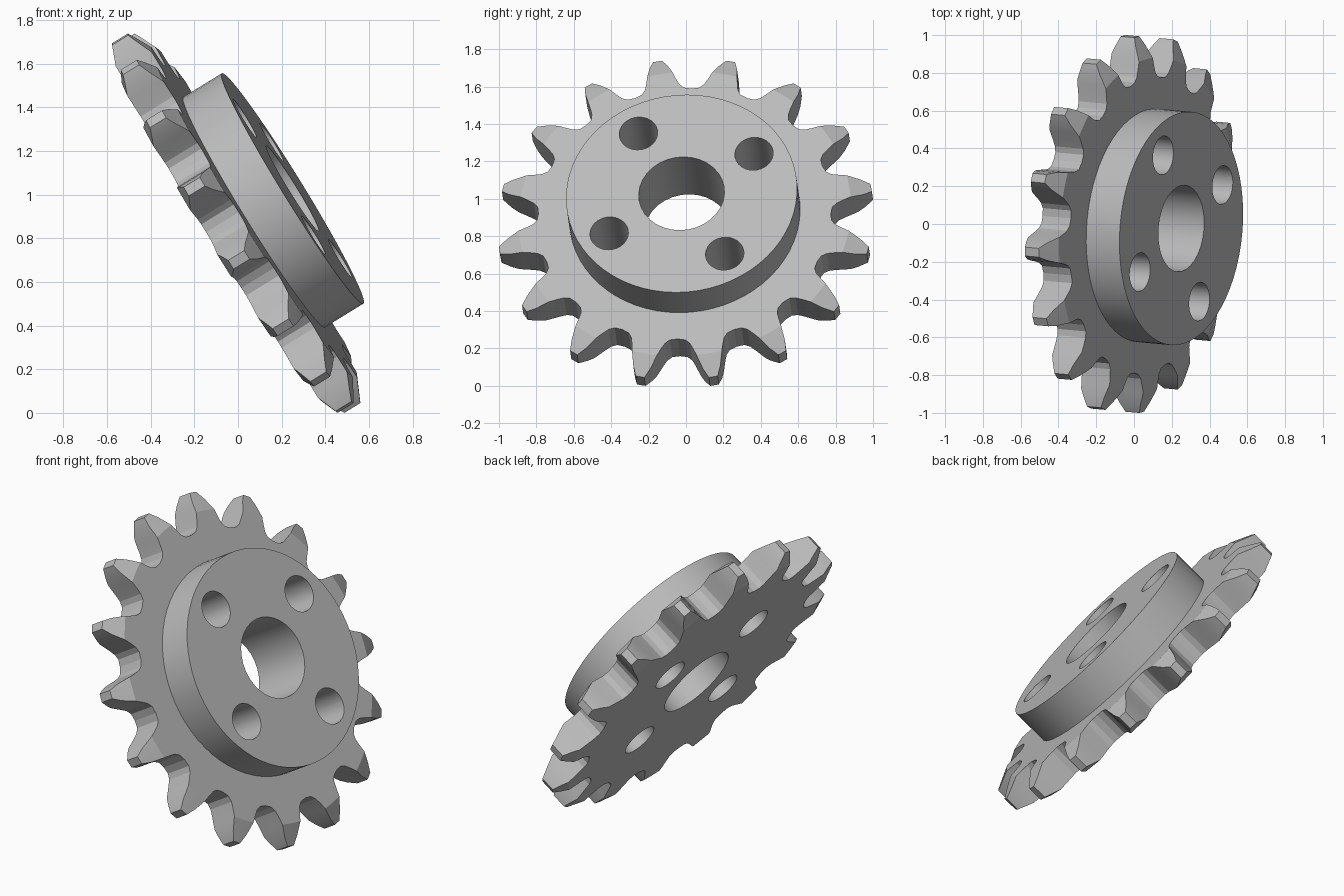
import bpy, bmesh, math
from mathutils import Matrix, Vector

cube = bpy.data.objects.get("Cube")
if cube:
    bpy.data.objects.remove(cube, do_unlink=True)

TEETH = 16
BACK, FRONT, HUB_FACE = -0.088, 0.088, 0.295   # heights along the axle
TILT, YAW = math.radians(31.5), math.radians(-5.2)

steel = bpy.data.materials.new("steel_grey")
steel.use_nodes = True
colour = (0.5, 0.5, 0.5, 1)
steel.diffuse_color = colour
steel.node_tree.nodes["Principled BSDF"].inputs["Base Color"].default_value = colour


def make(name, bm):
    bmesh.ops.recalc_face_normals(bm, faces=bm.faces)
    mesh = bpy.data.meshes.new(name)
    bm.to_mesh(mesh)
    bm.free()
    mesh.materials.append(steel)
    obj = bpy.data.objects.new(name, mesh)
    bpy.context.collection.objects.link(obj)
    return obj


def loft(name, rings):
    """Closed solid through rings of equal point count."""
    bm = bmesh.new()
    loops = [[bm.verts.new(p) for p in ring] for ring in rings]
    for a, b in zip(loops, loops[1:]):
        for i in range(len(a)):
            j = (i + 1) % len(a)
            bm.faces.new((a[i], a[j], b[j], b[i]))
    bm.faces.new(loops[0][::-1])
    bm.faces.new(loops[-1])
    return make(name, bm)


def polar(r, degrees, z):
    a = math.radians(degrees)
    return (r * math.cos(a), r * math.sin(a), z)


def lathe(name, profile, sides, centre=(0, 0)):
    rings = []
    for r, z in profile:
        ring = [Vector(polar(r, 360 * i / sides, z)) for i in range(sides)]
        rings.append([p + Vector((*centre, 0)) for p in ring])
    return loft(name, rings)


def combine(obj, other, operation):
    """Apply a boolean and remove the helper."""
    other.hide_render = True
    mod = obj.modifiers.new("cut", "BOOLEAN")
    mod.operation, mod.object, mod.solver = operation, other, "EXACT"
    bpy.context.view_layer.update()
    graph = bpy.context.evaluated_depsgraph_get()
    result = bpy.data.meshes.new_from_object(obj.evaluated_get(graph))
    obj.modifiers.clear()
    obj.data = result
    bpy.data.objects.remove(other, do_unlink=True)


# toothed plate: half a tooth from valley to tip, mirrored and repeated
half = [(0, 0.785), (3, 0.792), (4.7, 0.815), (5.8, 0.85), (7, 0.9), (8.4, 0.96), (9.9, 1.008)]
pitch = 360 / TEETH
tooth = half + [(pitch - a, r) for a, r in half[:0:-1]]
outline = [(90 + k * pitch + a, r) for k in range(TEETH) for a, r in tooth]
sprocket = loft("sprocket", [[polar(r, a, z) for a, r in outline] for z in (BACK, FRONT)])

# bevel the tooth tips on both sides
blank = lathe("tip_bevel", [(0.92, BACK - 0.001), (1.02, BACK + 0.04),
                            (1.02, FRONT - 0.06), (0.89, FRONT + 0.001)], 96)
combine(sprocket, blank, "INTERSECT")

# raised hub
hub = lathe("hub", [(0.62, 0), (0.62, HUB_FACE)], 64)
combine(sprocket, hub, "UNION")

# centre bore and four bolt holes
through = (BACK - 0.1, HUB_FACE + 0.1)
combine(sprocket, lathe("bore", [(0.23, z) for z in through], 32), "DIFFERENCE")
for k in range(4):
    x, y, _ = polar(0.452, 33.5 + 90 * k, 0)
    hole = lathe("bolt_hole", [(0.103, z) for z in through], 28, (x, y))
    combine(sprocket, hole, "DIFFERENCE")

# lean the axle up from +x, swing it slightly forward, rest the lowest tooth on the ground
c, s = math.cos(TILT), math.sin(TILT)
lean = Matrix(((0, -s, c), (1, 0, 0), (0, c, s))).to_4x4()
sprocket.data.transform(Matrix.Rotation(YAW, 4, "Z") @ lean)
xs, ys, zs = zip(*(v.co for v in sprocket.data.vertices))
middle = Vector(((min(xs) + max(xs)) / 2, (min(ys) + max(ys)) / 2, min(zs)))
sprocket.data.transform(Matrix.Translation(-middle))

# smooth round walls, crisp edges
bpy.ops.object.select_all(action="DESELECT")
sprocket.select_set(True)
bpy.context.view_layer.objects.active = sprocket
bpy.ops.object.shade_smooth_by_angle(angle=math.radians(15))
